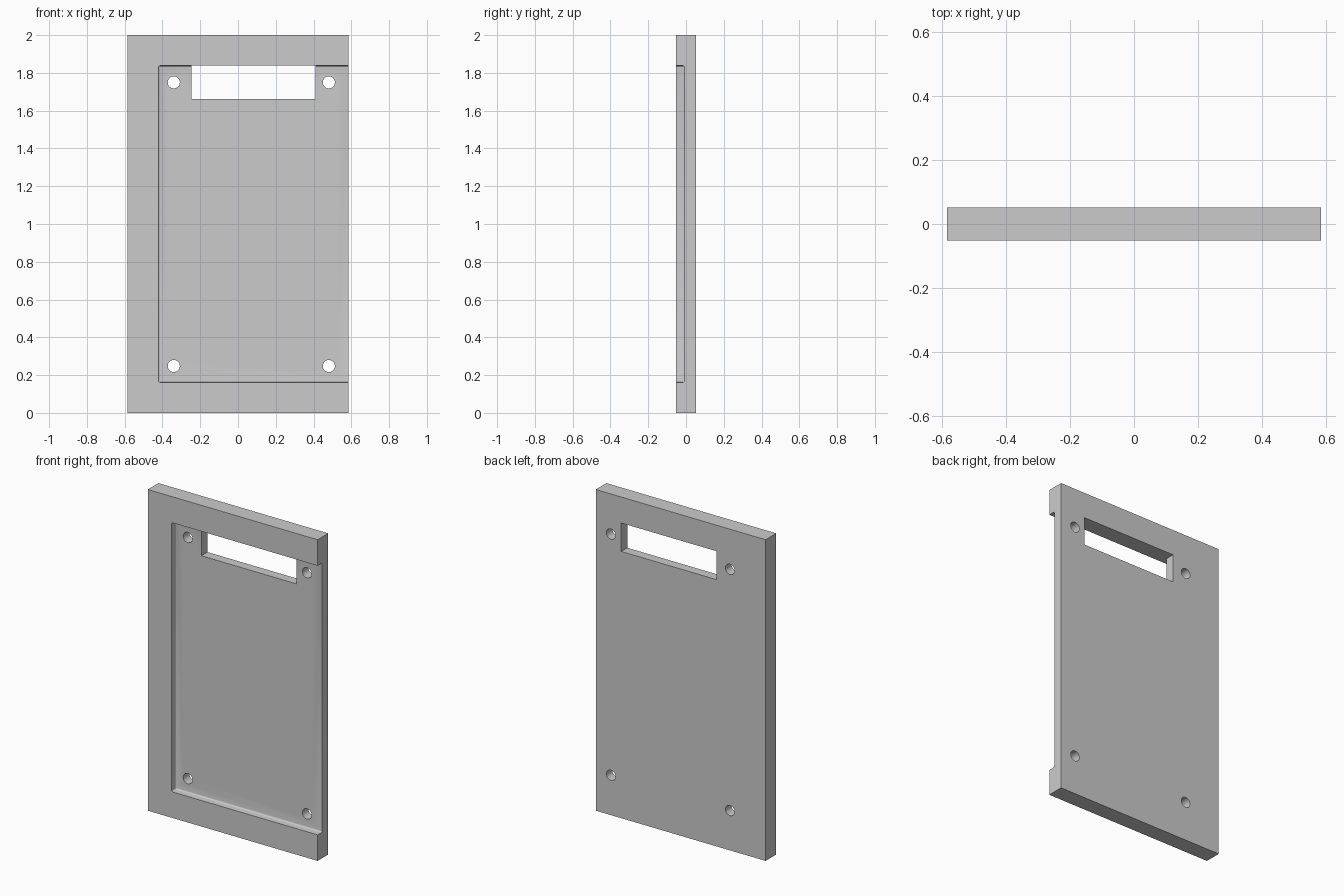
import bpy
from math import radians

if "Cube" in bpy.data.objects:
    bpy.data.objects.remove(bpy.data.objects["Cube"])

W, T, H = 1.17, 0.104, 2.0          # plate width, thickness, height


def box(name, x0, x1, y0, y1, z0, z1):
    bpy.ops.mesh.primitive_cube_add(size=1, location=((x0 + x1) / 2, (y0 + y1) / 2, (z0 + z1) / 2))
    ob = bpy.context.object
    ob.name = name
    ob.scale = (x1 - x0, y1 - y0, z1 - z0)
    bpy.ops.object.transform_apply(location=True, rotation=False, scale=True)
    return ob


def cut(target, cutter):
    cutter.hide_render = True
    mod = target.modifiers.new("cut", 'BOOLEAN')
    mod.operation = 'DIFFERENCE'
    mod.solver = 'EXACT'
    mod.object = cutter
    bpy.context.view_layer.objects.active = target
    bpy.ops.object.modifier_apply(modifier=mod.name)
    bpy.data.objects.remove(cutter, do_unlink=True)


# Main plate
plate = box("cover_plate", -W / 2, W / 2, -T / 2, T / 2, 0, H)

# Front recess, open to the right, with small rounded inner edges
recess = box("recess_cutter", -0.421, 0.8, -0.2, -0.008, 0.162, 1.838)
bevel = recess.modifiers.new("round", 'BEVEL')
bevel.width = 0.008
bevel.segments = 4
bpy.ops.object.modifier_apply(modifier=bevel.name)
cut(plate, recess)

# Window slot, flush with the top of the recess
cut(plate, box("window_cutter", -0.247, 0.41, -0.03, 0.2, 1.661, 1.838))

# Four screw holes
for x in (-0.34, 0.481):
    for z in (0.248, 1.75):
        bpy.ops.mesh.primitive_cylinder_add(vertices=32, radius=0.032, depth=0.5,
                                            location=(x, 0, z), rotation=(radians(90), 0, 0))
        cut(plate, bpy.context.object)

# Smooth the round parts, keep the edges crisp
bpy.ops.object.select_all(action='DESELECT')
plate.select_set(True)
bpy.context.view_layer.objects.active = plate
bpy.ops.object.shade_smooth_by_angle(angle=radians(30))
